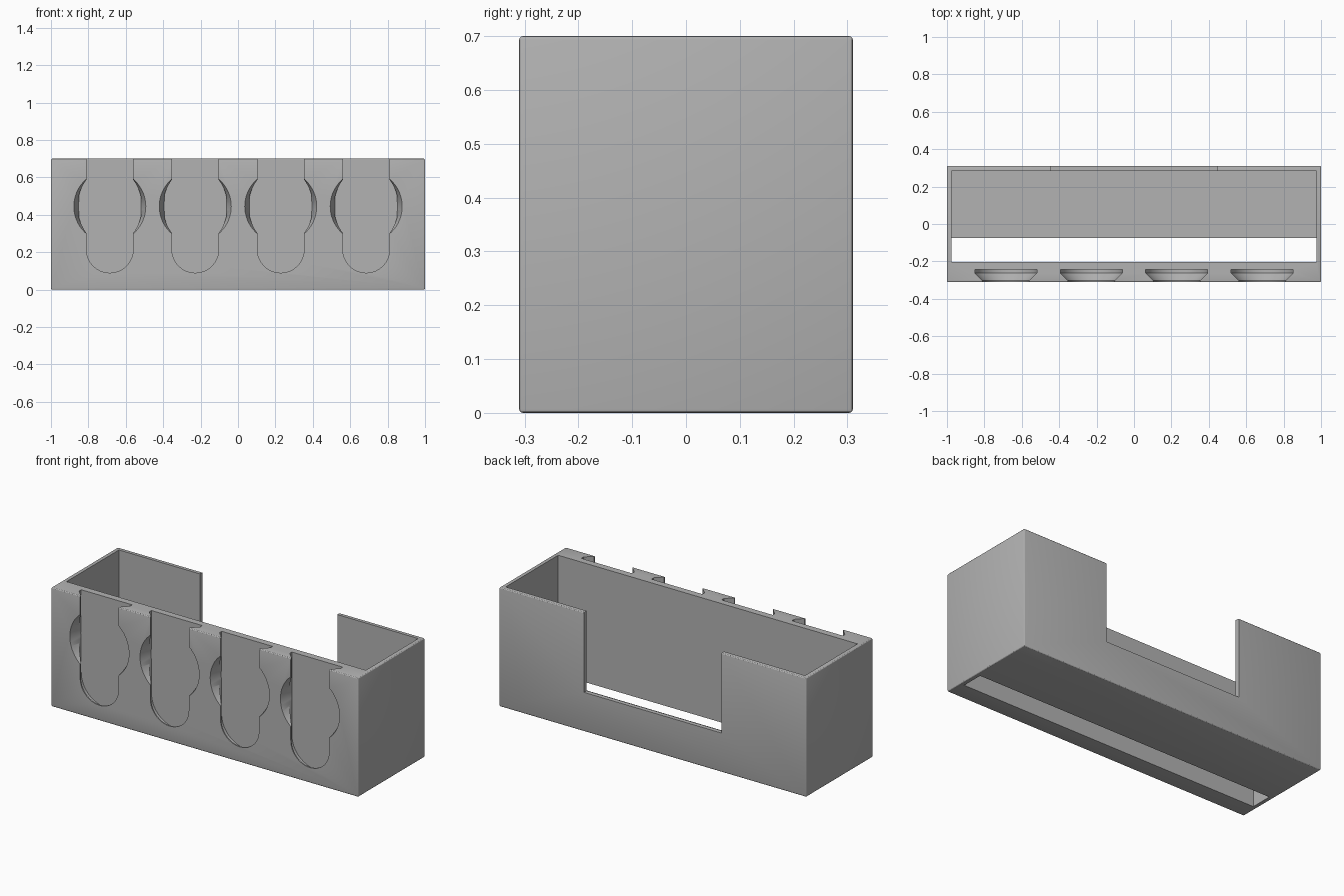
import bpy, bmesh, math

if "Cube" in bpy.data.objects:
    bpy.data.objects.remove(bpy.data.objects["Cube"])

grey = bpy.data.materials.new("mid grey")
grey.diffuse_color = (0.45, 0.45, 0.45, 1)
grey.use_nodes = True
grey.node_tree.nodes["Principled BSDF"].inputs["Base Color"].default_value = grey.diffuse_color

X, Y, H = 1.0, 0.31, 0.70          # outer half sizes and height
WALL, FLOOR = 0.0255, 0.027


def finish(bm, name):
    bmesh.ops.recalc_face_normals(bm, faces=bm.faces)
    me = bpy.data.meshes.new(name)
    bm.to_mesh(me)
    bm.free()
    ob = bpy.data.objects.new(name, me)
    bpy.context.collection.objects.link(ob)
    me.materials.append(grey)
    return ob


def box(name, x0, x1, y0, y1, z0, z1, bevel=0):
    bm = bmesh.new()
    bmesh.ops.create_cube(bm, size=1)
    for v in bm.verts:
        v.co = [lo if c < 0 else hi for c, lo, hi in
                zip(v.co, (x0, y0, z0), (x1, y1, z1))]
    if bevel:
        bmesh.ops.bevel(bm, geom=bm.edges[:], offset=bevel, segments=3,
                        profile=0.5, affect='EDGES')
    return finish(bm, name)


def loft(name, sections):
    """Solid joining outlines of equal point count."""
    bm = bmesh.new()
    rings = [[bm.verts.new(p) for p in s] for s in sections]
    n = len(rings[0])
    for a, b in zip(rings, rings[1:]):
        for i in range(n):
            j = (i + 1) % n
            bm.faces.new((a[i], a[j], b[j], b[i]))
    bm.faces.new(rings[0])
    bm.faces.new(rings[-1])
    return finish(bm, name)


def arc(cx, y, cz, r, start, end, n):
    return [(cx + r * math.cos(a), y, cz + r * math.sin(a))
            for a in (start + (end - start) * i / n for i in range(n + 1))]


def cut(target, cutter):
    mod = target.modifiers.new("cut", 'BOOLEAN')
    mod.operation, mod.solver, mod.object = 'DIFFERENCE', 'EXACT', cutter
    bpy.context.view_layer.objects.active = target
    bpy.ops.object.modifier_apply(modifier=mod.name)
    bpy.data.objects.remove(cutter)


# outer body
bin_body = box("bin_body", -X, X, -Y, Y, 0, H, 0.007)

# inside space, long opening in the floor, notch in the rear wall
ix = X - WALL
cut(bin_body, box("inside", -ix, ix, -0.203, Y - WALL, FLOOR, 1))
cut(bin_body, box("floor_opening", -ix, ix, -0.203, -0.075, -0.1, 0.1))
cut(bin_body, box("rear_notch", -0.447, 0.447, 0.2, 0.5, 0.23, 1))

# mounting slots in the thick front wall, each with a round entry
profile = [(0.125, -0.36), (0.125, -0.3025), (0.1657, -0.262), (0.1657, -0.242)]
for k in range(4):
    cx = (k - 1.5) * 0.457
    slot = []
    for r, y in profile:
        slot.append(arc(cx, y, 0.215, r, math.pi, 2 * math.pi, 32)
                    + [(cx + r, y, 1), (cx - r, y, 1)])
    cut(bin_body, loft("slot", slot))
    entry = [arc(cx, y, 0.445, r, 0, 2 * math.pi * 63 / 64, 63)
             for r, y in ((0.2135, -0.36), (0.1925, -0.31), (0.168, -0.2435))]
    cut(bin_body, loft("entry", entry))

# smooth the round walls, keep edges crisp
bpy.ops.object.select_all(action='DESELECT')
bin_body.select_set(True)
bpy.context.view_layer.objects.active = bin_body
bpy.ops.object.shade_smooth_by_angle(angle=math.radians(25))
